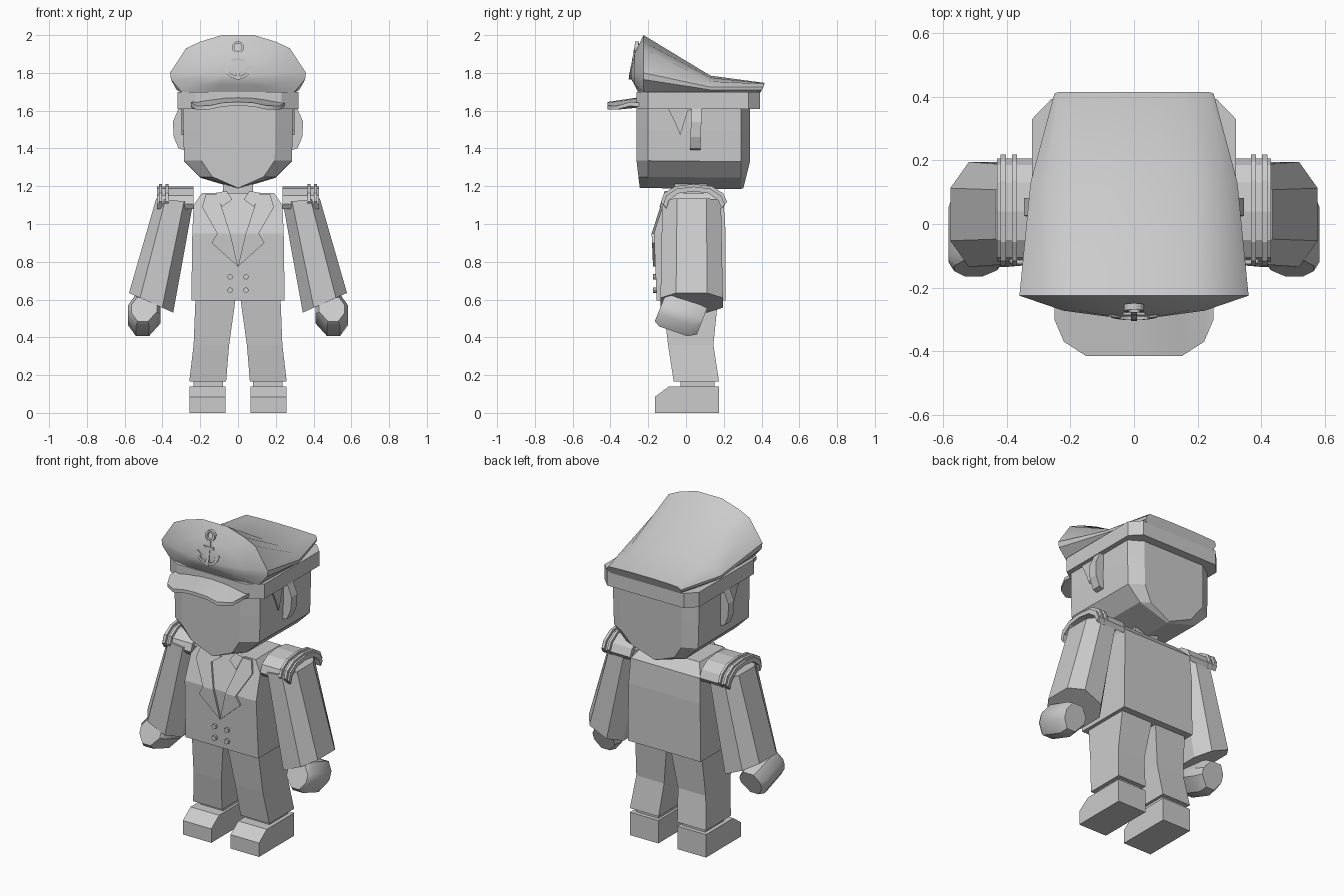
import bpy, bmesh, math

if "Cube" in bpy.data.objects:
    bpy.data.objects.remove(bpy.data.objects["Cube"])

mat = bpy.data.materials.new("plain_grey")
mat.diffuse_color = (0.6, 0.6, 0.6, 1)
mat.use_nodes = True
mat.node_tree.nodes["Principled BSDF"].inputs["Base Color"].default_value = mat.diffuse_color


def finish(name, bm, smooth=False):
    bmesh.ops.recalc_face_normals(bm, faces=bm.faces)
    me = bpy.data.meshes.new(name)
    bm.to_mesh(me)
    bm.free()
    me.materials.append(mat)
    ob = bpy.data.objects.new(name, me)
    bpy.context.collection.objects.link(ob)
    if smooth:
        bpy.context.view_layer.objects.active = ob
        ob.select_set(True)
        bpy.ops.object.shade_smooth_by_angle(angle=math.radians(35))
        ob.select_set(False)
    return ob


def loft(name, rings, sx=1, smooth=False, closed=False):
    """Skin equal-length rings of points; cap the ends unless the loft loops."""
    bm = bmesh.new()
    vs = [[bm.verts.new((p[0] * sx, p[1], p[2])) for p in r] for r in rings]
    n = len(vs[0])
    pairs = list(zip(vs, vs[1:])) + ([(vs[-1], vs[0])] if closed else [])
    for a, b in pairs:
        for i in range(n):
            j = (i + 1) % n
            bm.faces.new((a[i], a[j], b[j], b[i]))
    if not closed:
        bm.faces.new(vs[0])
        bm.faces.new(vs[-1])
    return finish(name, bm, smooth)


def pair(name, rings, **kw):
    loft("right_" + name, rings, 1, **kw)
    loft("left_" + name, rings, -1, **kw)


def rect(x0, x1, y0, y1, z):
    return [(x0, y0, z), (x1, y0, z), (x1, y1, z), (x0, y1, z)]


def sym(half):
    """Mirror half an outline across x = 0."""
    return half + [(-p[0], *p[1:]) for p in reversed(half) if abs(p[0]) > 1e-6]


# shoes, ankles and trouser legs
pair("shoe", [[(x, -.165, 0), (x, .175, 0), (x, .175, .14), (x, -.09, .14), (x, -.165, .085)]
              for x in (.065, .258)])
pair("ankle", [rect(.08, .235, -.03, .15, .13), rect(.08, .235, -.03, .15, .18)])
pair("leg", [rect(.063, .258, -.065, .175, .165), rect(.047, .235, -.095, .145, .36),
             rect(.012, .225, -.125, .17, .61)])

# jacket body and neck
loft("jacket", [rect(-.247, .247, -.155, .21, .595), rect(-.242, .242, -.17, .21, .95),
                rect(-.235, .235, -.121, .20, 1.10), rect(-.19, .19, -.10, .14, 1.165)])
loft("neck", [rect(-.08, .08, -.06, .11, 1.14), rect(-.08, .08, -.06, .11, 1.25)])


def chest_y(z):
    if z < .95:
        return -.155 - .015 * (z - .6) / .35
    return -.17 + .07 * (z - .95) / .215


def chest_plate(name, pts, t):
    pair(name, [[(x, chest_y(z) + d, z) for x, z in pts] for d in (-t, .008)])


# lapels, shirt collar and buttons
chest_plate("lower_lapel", [(0, .775), (.14, .90), (.11, .95), (.041, .95)], .012)
chest_plate("upper_lapel", [(.041, .95), (.11, .95), (.19, 1.09), (.17, 1.16), (.11, 1.16)], .012)
chest_plate("collar", [(.115, 1.165), (.085, 1.09), (.03, 1.13), (.06, 1.175)], .016)
for z in (.65, .72):
    pair("button", [[(.042 + .015 * math.cos(a * math.pi / 4), y, z + .015 * math.sin(a * math.pi / 4))
                     for a in range(8)] for y in (-.175, -.15)])


def octagon(cx, cy, cz, hx, hy, tilt):
    """Chamfered ring, tilted up towards +x."""
    c = .5
    pts = [(1, -c), (1, c), (c, 1), (-c, 1), (-1, c), (-1, -c), (-c, -1), (c, -1)]
    return [(cx + u * hx, cy + v * hy, cz + u * tilt) for u, v in pts]


# sleeves
pair("sleeve", [octagon(.46, .03, .583, .117, .165, .052), octagon(.335, .03, 1.125, .098, .155, .01)])


def mitt(cy, cz, hx, h):
    pts = [(1, -.3), (1, .35), (.55, 1), (-.45, 1), (-1, .3), (-1, -.2), (-.3, -1), (.5, -1)]
    return [(.497 + u * hx, cy + v * h * .37, cz + v * h * .93) for u, v in pts]


# hands reaching slightly forward
pair("hand", [mitt(-.14, .548, .068, .068), mitt(-.11, .54, .086, .088),
              mitt(.04, .49, .086, .09), mitt(.085, .485, .07, .075)], smooth=True)

# shoulder boards: arched strips with raised ribs
ARCH = [(-.12, 1.105), (-.105, 1.15), (-.05, 1.187), (.04, 1.198), (.13, 1.187), (.185, 1.15), (.205, 1.105)]


def arch_strip(name, x0, x1, g):
    def ring(x):
        outer = [(x, .042 + (y - .042) * (1 + g * 6), z + g) for y, z in ARCH]
        inner = [(x, .042 + (y - .042) * .9, z - .025) for y, z in reversed(ARCH)]
        return outer + inner
    pair(name, [ring(x0), ring(x1)])


arch_strip("shoulder_board", .235, .43, 0)
arch_strip("inner_rib", .368, .383, .013)
arch_strip("outer_rib", .402, .419, .013)

# head with a tapering jaw and chamfered front and back
FACE = [(0, 1.19), (.20, 1.25), (.285, 1.335), (.29, 1.50), (.29, 1.65)]


def head_ring(y, s, lift=0.0, lean=0.0):
    return sym([(x * s, y + lean * (1.335 - min(z, 1.335)), z + lift) for x, z in FACE])


loft("head", [head_ring(-.262, .68, 0, .12), head_ring(-.20, 1), head_ring(.29, 1, -.005),
              head_ring(.34, .72, 0, -.25)])

# ears and sideburns
pair("ear", [[(x, y + .03 * (z - 1.5), z) for x, z in
              [(.28, 1.60), (.315, 1.61), (.345, 1.54), (.34, 1.46), (.315, 1.40), (.28, 1.39)]]
             for y in (.025, .08)])
pair("sideburn", [[(x, y, z) for y, z in [(-.10, 1.62), (-.06, 1.54), (-.03, 1.47), (.01, 1.60), (.09, 1.62)]]
                  for x in (.28, .298)])

# cap band
BAND = sym([(.23, -.262), (.32, -.20), (.32, .33), (.26, .392)])
loft("cap_band", [[(x, y, z) for x, y in BAND] for z in (1.61, 1.70)])

# visor: arched cross-section swept from side to side
VISOR = [(-.25, -.30, 1.625), (-.22, -.37, 1.605), (-.15, -.415, 1.607), (-.08, -.415, 1.622), (0, -.415, 1.626)]
VISOR += [(-x, y, z) for x, y, z in reversed(VISOR[:-1])]
loft("visor", [[(x, y, z), (x, y, z + .02),
                (x, -.22, 1.675 - .5 * x * x), (x, -.22, 1.65 - .5 * x * x)] for x, y, z in VISOR], smooth=True)

# cap crown: tall front lip falling to a flat back
LIP = [(.15, -.252, 1.695), (.30, -.225, 1.70), (.355, -.225, 1.765), (.36, -.225, 1.80),
       (.275, -.225, 1.93), (.20, -.225, 1.965), (.085, -.225, 2.0)]
MID = [(.15, .13, 1.69), (.29, .13, 1.69), (.325, .13, 1.71), (.325, .13, 1.725),
       (.28, .13, 1.755), (.19, .13, 1.775), (.08, .13, 1.785)]
BACK = [(.13, .39, 1.69), (.235, .39, 1.69), (.25, .40, 1.71), (.25, .41, 1.725),
        (.235, .415, 1.742), (.16, .415, 1.745), (.07, .415, 1.747)]
BULGE = [(x * .62, -.272, 1.785 + (z - 1.785) * .55) for x, y, z in LIP]
NOSE = [(x * .25, -.29, 1.785 + (z - 1.785) * .2) for x, y, z in LIP]
loft("cap_crown", [sym(r) for r in (NOSE, BULGE, LIP, MID, BACK)], smooth=True)


# anchor badge, leaning with the front of the cap
def badge_y(z):
    return -.298 + .18 * (z - 1.765)


def bar(name, path, w, closed=False):
    """Square-section strip following an x-z path."""
    rings = []
    for i, (x, z) in enumerate(path):
        n = len(path)
        a = path[(i - 1) % n] if closed else path[max(i - 1, 0)]
        b = path[(i + 1) % n] if closed else path[min(i + 1, n - 1)]
        d = math.hypot(b[0] - a[0], b[1] - a[1])
        nx, nz = -(b[1] - a[1]) / d * w, (b[0] - a[0]) / d * w
        rings.append([(x + s * nx, badge_y(z) + t, z + s * nz)
                      for s, t in ((1, -.006), (1, .014), (-1, .014), (-1, -.006))])
    loft(name, rings, closed=closed)


def arc(cx, cz, r, a0, a1, n):
    return [(cx + r * math.cos(math.radians(a0 + (a1 - a0) * i / n)),
             cz + r * math.sin(math.radians(a0 + (a1 - a0) * i / n))) for i in range(n + 1)]


bar("badge_ring", arc(0, 1.935, .026, 0, 360, 14)[:-1], .006, True)
bar("badge_shank", [(0, 1.765), (0, 1.91)], .01)
bar("badge_stock", [(-.034, 1.868), (.034, 1.868)], .008)
bar("badge_arms", arc(0, 1.843, .068, 190, 350, 10), .008)
for s in (-1, 1):
    bar("badge_fluke", [(s * .045, 1.815), (s * .075, 1.835)], .007)
